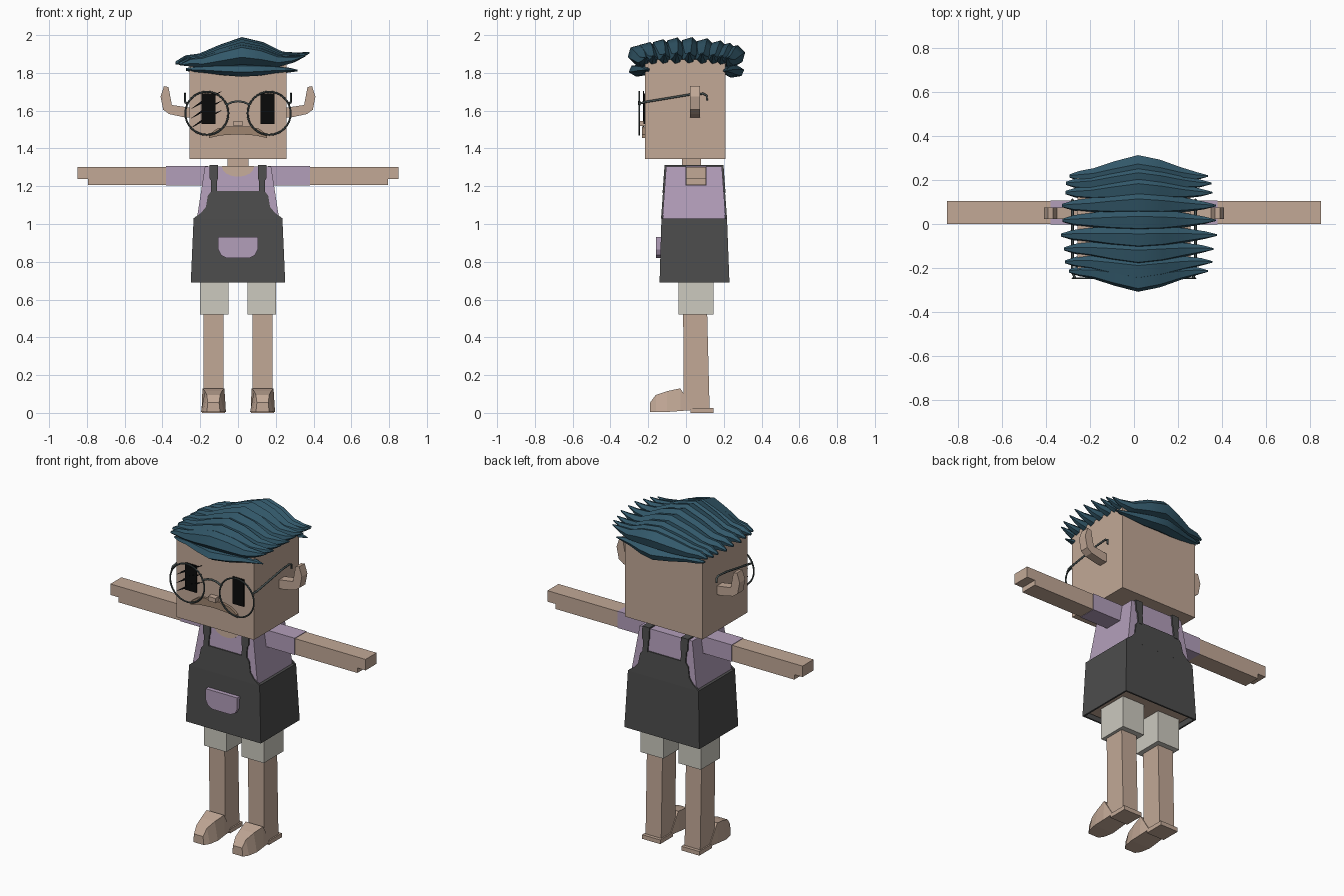
import bpy, bmesh, math
from mathutils import Vector

cube = bpy.data.objects.get("Cube")
if cube:
    bpy.data.objects.remove(cube, do_unlink=True)


def material(name, *srgb):
    col = [((c + 0.055) / 1.055) ** 2.4 if c > 0.04 else c / 12.92 for c in srgb] + [1]
    m = bpy.data.materials.new(name)
    m.use_nodes = True
    m.diffuse_color = col
    bsdf = m.node_tree.nodes["Principled BSDF"]
    bsdf.inputs["Base Color"].default_value = col
    bsdf.inputs["Roughness"].default_value = 0.8
    return m


SKIN = material("skin", .76, .66, .59)
SHIRT = material("lilac cloth", .70, .62, .73)
APRON = material("charcoal cloth", .30, .30, .30)
SHORTS = material("pale cloth", .80, .79, .75)
HAIR = material("teal hair", .20, .35, .42)
BLACK = material("black", .04, .04, .04)
WIRE = material("grey wire", .28, .32, .32)
BROWN = material("moustache brown", .62, .52, .44)


def loft(name, rings, mat):
    """Skin a list of equal-length vertex rings and cap both ends."""
    bm = bmesh.new()
    vs = [[bm.verts.new(p) for p in r] for r in rings]
    n = len(rings[0])
    for a, b in zip(vs, vs[1:]):
        for i in range(n):
            j = (i + 1) % n
            bm.faces.new((a[i], a[j], b[j], b[i]))
    bm.faces.new(vs[0])
    bm.faces.new(vs[-1])
    bmesh.ops.recalc_face_normals(bm, faces=bm.faces)
    me = bpy.data.meshes.new(name)
    bm.to_mesh(me)
    bm.free()
    me.materials.append(mat)
    ob = bpy.data.objects.new(name, me)
    bpy.context.collection.objects.link(ob)
    return ob


def rect(x0, x1, y0, y1, z):
    return [(x0, y0, z), (x1, y0, z), (x1, y1, z), (x0, y1, z)]


def box(name, x0, x1, y0, y1, z0, z1, mat):
    return loft(name, [rect(x0, x1, y0, y1, z0), rect(x0, x1, y0, y1, z1)], mat)


def prism(name, pts, y0, y1, mat):
    """Extrude an x-z outline along y."""
    return loft(name, [[(x, y, z) for x, z in pts] for y in (y0, y1)], mat)


def cloth(name, pts, side, thick, mat):
    """Thin plate lying on the sloped front (-1) or back (1) of the torso."""
    def at(z, d):
        return .0425 + side * (.1475 + .073 * (1.305 - z) + d)
    return loft(name, [[(x, at(z, d), z) for x, z in pts] for d in (-.004, thick)], mat)


def tube(name, pts, radius, mat):
    cu = bpy.data.curves.new(name, 'CURVE')
    cu.dimensions = '3D'
    cu.bevel_depth = radius
    cu.bevel_resolution = 1
    cu.use_fill_caps = True
    sp = cu.splines.new('POLY')
    sp.points.add(len(pts) - 1)
    for p, q in zip(sp.points, pts):
        p.co = (*q, 1)
    cu.materials.append(mat)
    ob = bpy.data.objects.new(name, cu)
    bpy.context.collection.objects.link(ob)


def mirrored(half):
    return half + [(-x, z) for x, z in reversed(half)]


# Head, neck and torso
box("head", -.258, .258, -.217, .21, 1.345, 1.87, SKIN)
box("neck", -.055, .055, -.02, .08, 1.25, 1.36, SKIN)
loft("shirt", [rect(-.222, .222, -.127, .212, 1.0),
               rect(-.175, .175, -.105, .19, 1.305)], SHIRT)
neckline = [(.085 * math.cos(a), 1.305 - .055 * math.sin(a))
            for a in [math.pi * i / 8 for i in range(9)]]
cloth("neckline", neckline, -1, .003, SKIN)
box("neck_opening", -.085, .085, -.108, .1, 1.3, 1.308, SKIN)

# Apron: skirt with a turned-in hem, bib and straps on both sides
loft("apron_skirt", [rect(-.235, .235, -.125, .215, .73),
                     rect(-.24, .24, -.13, .22, .69),
                     rect(-.25, .25, -.14, .23, .69),
                     rect(-.235, .235, -.13, .217, 1.03)], APRON)
box("hips", -.225, .225, -.118, .207, .71, .74, SKIN)
bib = mirrored([(.235, 1.03), (.195, 1.06), (.17, 1.09), (.16, 1.15), (.14, 1.175)])
strap = [(.11, 1.165), (.143, 1.165), (.143, 1.23), (.152, 1.245),
         (.152, 1.313), (.105, 1.313), (.105, 1.245), (.11, 1.23)]
for side, word in ((-1, "front"), (1, "back")):
    cloth(word + "_bib", bib, side, .007, APRON)
    for s, lr in ((1, "left"), (-1, "right")):
        cloth(f"{lr}_{word}_strap", [(s * x, z) for x, z in strap], side, .009, APRON)
pocket = mirrored([(.105, .932), (.105, .865), (.09, .835), (.06, .82)])
prism("pocket", pocket, -.158, -.13, SHIRT)

# Limbs and ears, built once per side
ear = [(.25, 1.615), (.35, 1.63), (.368, 1.725), (.392, 1.73), (.41, 1.675),
       (.396, 1.605), (.365, 1.582), (.285, 1.565), (.25, 1.565)]
arm = [(.37, 1.207), (.795, 1.207), (.795, 1.237), (.85, 1.237), (.85, 1.303), (.37, 1.303)]
foot = [(-.19, .035, .03, .005, .055), (-.16, .055, .035, .005, .095),
        (-.1, .066, .045, .005, .115), (-.03, .063, .058, .01, .13),
        (.035, .06, .055, .015, .025)]
for s, lr in ((1, "left"), (-1, "right")):
    box(lr + "_strap_top", s * .105, s * .152, -.112, .197, 1.3, 1.313, APRON)
    prism(lr + "_sleeve", [(s * .16, 1.205), (s * .38, 1.205), (s * .38, 1.306),
                           (s * .16, 1.306)], -.003, .108, SHIRT)
    prism(lr + "_arm", [(s * x, z) for x, z in arm], 0, .105, SKIN)
    prism(lr + "_ear", [(s * x, z) for x, z in ear], .022, .075, SKIN)
    box(lr + "_shorts_leg", s * .05, s * .2, -.04, .145, .52, .73, SHORTS)
    loft(lr + "_leg", [rect(s * .078, s * .182, -.012, .125, .015),
                       rect(s * .078, s * .182, -.015, .112, .53)], SKIN)
    c = s * .13
    loft(lr + "_foot", [[(c - wb, y, z0), (c + wb, y, z0), (c + wt, y, z1), (c - wt, y, z1)]
                        for y, wb, wt, z0, z1 in foot], SKIN)
    box(lr + "_heel", c - .06, c + .06, .025, .145, 0, .025, SKIN)

    # Eyes and glasses
    box(lr + "_eye", s * .12, s * .194, -.225, -.21, 1.53, 1.692, BLACK)
    bpy.ops.mesh.primitive_torus_add(location=(s * .165, -.247, 1.586),
                                     rotation=(math.pi / 2, 0, 0), major_radius=.114,
                                     minor_radius=.005, major_segments=32, minor_segments=6)
    rim = bpy.context.object
    rim.name = lr + "_glasses_rim"
    rim.data.materials.append(WIRE)
    tube(lr + "_glasses_arm", [(s * .268, -.247, 1.637), (s * .28, -.22, 1.645),
                               (s * .28, .02, 1.685), (s * .28, .09, 1.69),
                               (s * .28, .11, 1.68), (s * .28, .11, 1.655)], .006, WIRE)
tube("glasses_bridge", [(.065 * t, -.247, 1.65 - .02 * t * t)
                        for t in (-1, -.5, 0, .5, 1)], .006, WIRE)

# Slanted strokes across the right eye
for i, (x, z) in enumerate([(-.165, 1.66), (-.165, 1.61), (-.165, 1.56)]):
    prism(f"eye_stroke_{i + 1}", [(x - .09, z - .055), (x, z - .008), (x + .085, z + .045),
                                  (x, z + .012)], -.228, -.222, BLACK)

# Nose and moustache
box("nose", -.025, .025, -.25, -.21, 1.518, 1.545, SKIN)
moustache = mirrored([(.155, 1.455), (.152, 1.475), (.11, 1.505), (.06, 1.517)])
moustache += [(-.155 + .31 * t, 1.455 + .05 * math.sin(math.pi * t) ** .7 * .4)
              for t in (.2, .5, .8)]
prism("moustache", moustache, -.232, -.21, BROWN)

# Hair: tapered locks sweeping sideways over the head
PATH = [(-.32, 1.853, .008), (-.27, 1.868, .026), (-.2, 1.868, .036), (-.1, 1.897, .052),
        (.02, 1.93, .062), (.13, 1.91, .055), (.23, 1.878, .036), (.31, 1.888, .02),
        (.365, 1.908, .004)]


def lock(name, y, drop, reach, flat):
    rings = []
    for x, z, r in PATH:
        spread = .84 + .16 * max(0, 1 - abs(x - .03) / .25)
        zz = 1.86 + (z - 1.86) * flat - drop
        rings.append([(x * reach, y * spread + r * .92 * math.cos(a),
                       zz + r * math.sin(a) * (.6 + .4 * flat))
                      for a in [math.tau * (i + .25) / 6 for i in range(6)]])
    ob = loft(name, rings, HAIR)
    bpy.context.view_layer.objects.active = ob
    bpy.ops.object.select_all(action='DESELECT')
    ob.select_set(True)
    bpy.ops.object.shade_smooth_by_angle(angle=math.radians(35))


rows = [-.255, -.205, -.135, -.06, .02, .1, .17, .22, .26]
for i, y in enumerate(rows):
    k = (y / .26) ** 2
    lock(f"hair_lock_{i + 1}", y, .01 * k, 1.02 - .1 * k + .02 * (i % 2), 1 - .35 * k)
lock("front_fringe", -.25, .04, .86, -.1)
lock("back_fringe", .255, .045, .86, -.1)
